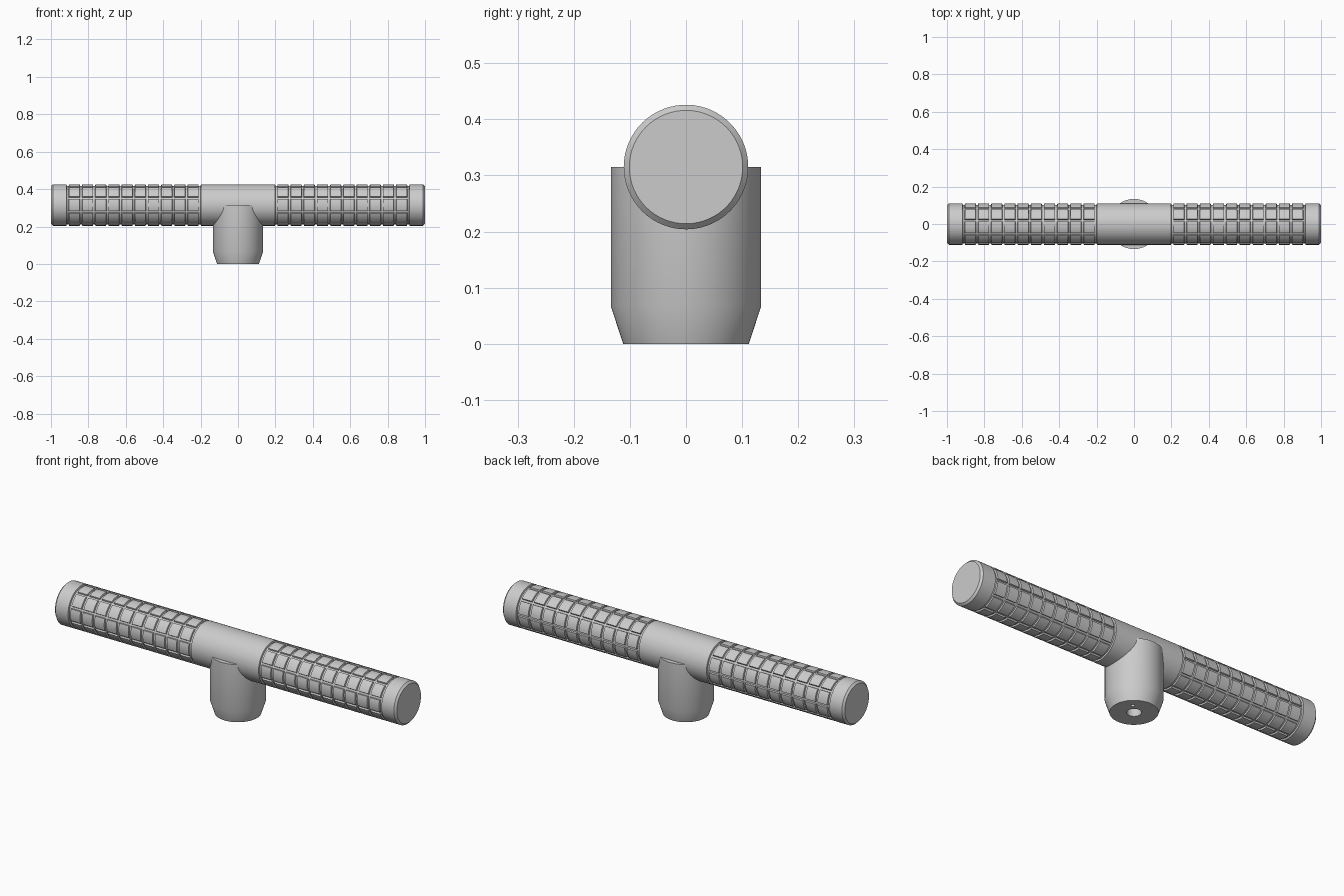
import bpy, bmesh, math

if "Cube" in bpy.data.objects:
    bpy.data.objects.remove(bpy.data.objects["Cube"])

R, ZC = 0.111, 0.315            # handle radius and axis height
DEPTH, HALF, WALL = 0.008, 0.005, 0.002   # groove depth, half width, wall run
N_LONG, N_RING = 9, 11          # lengthwise grooves, ring grooves per grip
X0, PITCH = 0.205, 0.0705


def finish(bm, name):
    bmesh.ops.recalc_face_normals(bm, faces=bm.faces[:])
    me = bpy.data.meshes.new(name)
    bm.to_mesh(me)
    bm.free()
    ob = bpy.data.objects.new(name, me)
    bpy.context.collection.objects.link(ob)
    return ob


def smooth(ob):
    bpy.ops.object.select_all(action='DESELECT')
    ob.select_set(True)
    bpy.context.view_layer.objects.active = ob
    bpy.ops.object.shade_smooth_by_angle(angle=math.radians(28))


def cylinder(name, rings, loc=(0, 0), n=64):
    """Closed turned solid about z from (radius, z) rings."""
    bm = bmesh.new()
    loops = [[bm.verts.new((loc[0] + r * math.cos(2 * math.pi * i / n),
                            loc[1] + r * math.sin(2 * math.pi * i / n), z))
              for i in range(n)] for r, z in rings]
    for a, b in zip(loops, loops[1:]):
        for i in range(n):
            bm.faces.new((a[i], a[(i + 1) % n], b[(i + 1) % n], b[i]))
    bm.faces.new(loops[0])
    bm.faces.new(loops[-1])
    return finish(bm, name)


# Handle stations along +x: (x, radius, lengthwise grooves present)
half = [(0.0, R, False)]
for i in range(N_RING):
    x = X0 + i * PITCH
    half += [(x - HALF - WALL, R, i > 0), (x - HALF, R - DEPTH, i > 0),
             (x + HALF, R - DEPTH, i < N_RING - 1),
             (x + HALF + WALL, R, i < N_RING - 1)]
half += [(0.99, R, False), (1.0, R - 0.01, False)]
stations = [(-x, r, g) for x, r, g in reversed(half[1:])] + half

# Handle angles: (angle, inside a lengthwise groove)
angles = []
step = 2 * math.pi / N_LONG
for k in range(N_LONG):
    c = math.pi + (k + 0.5) * step      # one pad faces the front
    a, b = HALF / R, (HALF + WALL) / R
    angles += [(c - b, False), (c - a, True), (c + a, True), (c + b, False)]
    angles += [(c + b + (step - 2 * b) * j / 6, False) for j in range(1, 6)]

# Handle bar with both grips
bm = bmesh.new()
loops = []
for x, r, g in stations:
    loop = []
    for t, groove in angles:
        rr = min(r, R - DEPTH) if g and groove else r
        loop.append(bm.verts.new((x, rr * math.cos(t), ZC + rr * math.sin(t))))
    loops.append(loop)
n = len(angles)
for a, b in zip(loops, loops[1:]):
    for i in range(n):
        bm.faces.new((a[i], a[(i + 1) % n], b[(i + 1) % n], b[i]))
bm.faces.new(loops[0])
bm.faces.new(loops[-1])
handle = finish(bm, "handle_bar")
smooth(handle)

# Stem with tapered foot, bored from below
stem = cylinder("stem", [(0.112, 0), (0.134, 0.067), (0.134, ZC)])
cutters = [cylinder("bore_cutter", [(0.034, -0.05), (0.034, 0.15)], n=32),
           cylinder("pin_hole_cutter", [(0.009, -0.05), (0.009, 0.08)],
                    (0.046, 0.046), 16)]
for c in cutters:
    mod = stem.modifiers.new(c.name, 'BOOLEAN')
    mod.operation, mod.solver, mod.object = 'DIFFERENCE', 'EXACT', c
    bpy.context.view_layer.objects.active = stem
    bpy.ops.object.modifier_apply(modifier=mod.name)
    bpy.data.objects.remove(c)
smooth(stem)
stem.data.update()
